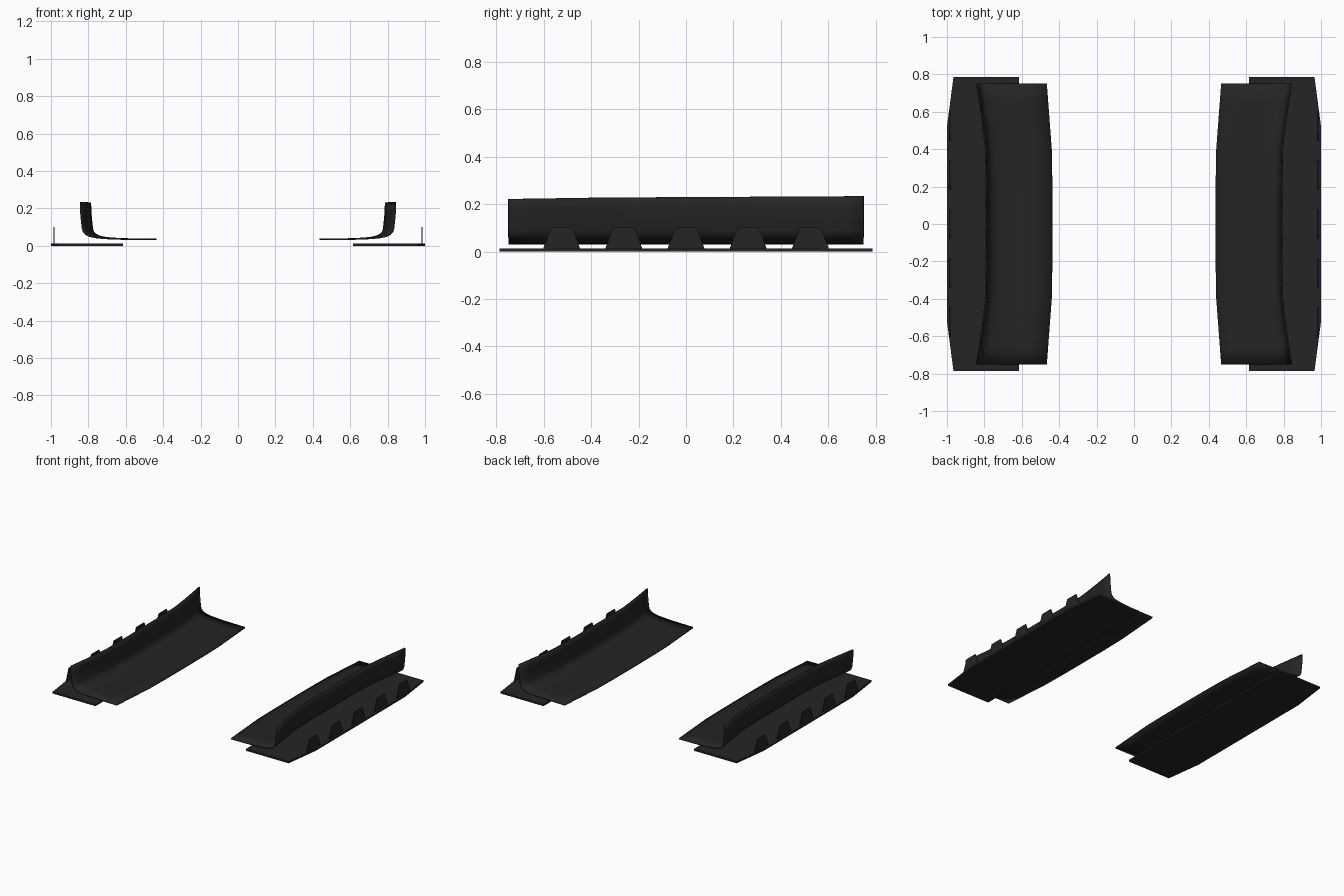
import bpy, bmesh

if "Cube" in bpy.data.objects:
    bpy.data.objects.remove(bpy.data.objects["Cube"])

mat = bpy.data.materials.new("dark_grey")
mat.diffuse_color = (0.018, 0.018, 0.019, 1)
mat.use_nodes = True
mat.node_tree.nodes["Principled BSDF"].inputs["Base Color"].default_value = mat.diffuse_color


def make_object(name, bm):
    bmesh.ops.recalc_face_normals(bm, faces=bm.faces)
    me = bpy.data.meshes.new(name)
    bm.to_mesh(me)
    bm.free()
    me.materials.append(mat)
    ob = bpy.data.objects.new(name, me)
    bpy.context.collection.objects.link(ob)
    return ob


def extruded(name, points, offset):
    bm = bmesh.new()
    face = bm.faces.new([bm.verts.new(p) for p in points])
    ext = bmesh.ops.extrude_face_region(bm, geom=[face])["geom"]
    bmesh.ops.translate(bm, vec=offset,
                        verts=[e for e in ext if isinstance(e, bmesh.types.BMVert)])
    return make_object(name, bm)


def mirror(ob):
    m = ob.modifiers.new("mirror", 'MIRROR')
    m.use_mirror_merge = False


# Flat base plates with tapered outer corners
outline = [(0.615, -0.787), (0.965, -0.787), (1.0, -0.52),
           (1.0, 0.52), (0.965, 0.787), (0.615, 0.787)]
mirror(extruded("base_plate", [(x, y, 0) for x, y in outline], (0, 0, 0.013)))

# Row of trapezoid fins along each outer edge
for i in range(5):
    c = (i - 2) * 0.2625
    pts = [(0.98, c - 0.079, 0.01), (0.98, c + 0.079, 0.01),
           (0.98, c + 0.045, 0.101), (0.98, c - 0.045, 0.101)]
    mirror(extruded(f"fin_{i + 1}", pts, (0.007, 0, 0)))

# Curved tread panel: cross-section swept along y, flaring at the ends
profile = [(0.436, 0.034), (0.53, 0.035), (0.62, 0.037), (0.67, 0.040),
           (0.71, 0.044), (0.742, 0.051), (0.762, 0.061), (0.774, 0.075),
           (0.779, 0.092), (0.784, 0.14), (0.788, 0.185), (0.789, 0.230)]
stations = [-0.75, -0.66, -0.57, -0.48, -0.4, -0.2, 0,
            0.2, 0.4, 0.48, 0.57, 0.66, 0.75]
bm = bmesh.new()
rows = []
for y in stations:
    t = max(0, (abs(y) - 0.35) / 0.4)
    row = []
    for x, z in profile:
        k = (x - 0.436) / 0.353
        shift = 0.030 * t * (1 - k) + 0.053 * t ** 1.25 * k
        if z == 0.230:
            z += 0.004 * y / 0.75 - (0.004 * t if y < 0 else 0)
        row.append(bm.verts.new((x + shift, y, z)))
    rows.append(row)
for a, b in zip(rows, rows[1:]):
    for i in range(len(profile) - 1):
        bm.faces.new((a[i], a[i + 1], b[i + 1], b[i]))
panel = make_object("curved_panel", bm)
solid = panel.modifiers.new("thickness", 'SOLIDIFY')
solid.thickness = 0.008
solid.offset = 0
mirror(panel)
bpy.context.view_layer.objects.active = panel
panel.select_set(True)
bpy.ops.object.shade_smooth_by_angle(angle=0.6)
